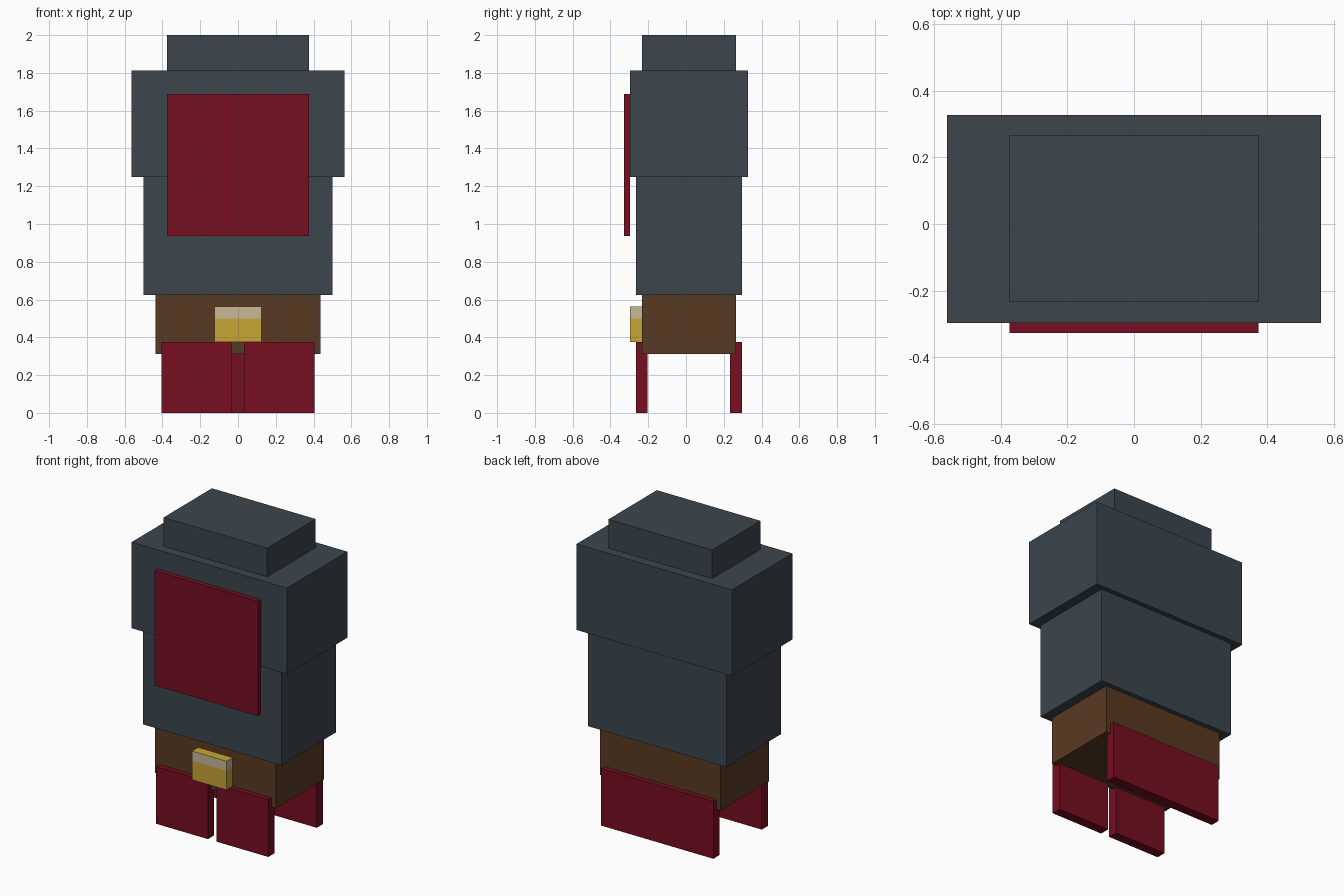
import bpy, bmesh

if "Cube" in bpy.data.objects:
    bpy.data.objects.remove(bpy.data.objects["Cube"])


def material(name, rgb):
    m = bpy.data.materials.new(name)
    m.diffuse_color = (*rgb, 1.0)
    m.use_nodes = True
    m.node_tree.nodes["Principled BSDF"].inputs["Base Color"].default_value = m.diffuse_color
    return m


slate = material("slate grey", (0.045, 0.061, 0.076))
crimson = material("crimson", (0.181, 0.0044, 0.0152))
brown = material("leather brown", (0.098, 0.042, 0.016))
gold = material("gold", (0.58, 0.38, 0.035))
beige = material("pale beige", (0.578, 0.485, 0.31))


def box(name, x, y, z, mat, cut_z=None, upper_mat=None):
    """Box from (min, max) ranges; optional band of a second colour above cut_z."""
    bm = bmesh.new()
    bmesh.ops.create_cube(bm, size=1.0)
    for v in bm.verts:
        v.co = [r[0] if c < 0 else r[1] for r, c in zip((x, y, z), v.co)]
    if cut_z is not None:
        bmesh.ops.bisect_plane(bm, geom=bm.verts[:] + bm.edges[:] + bm.faces[:],
                               plane_co=(0, 0, cut_z), plane_no=(0, 0, 1))
        bm.normal_update()
        for f in bm.faces:
            if abs(f.normal.z) < 0.5 and f.calc_center_median().z > cut_z:
                f.material_index = 1
    me = bpy.data.meshes.new(name)
    bm.to_mesh(me)
    bm.free()
    me.materials.append(mat)
    if upper_mat:
        me.materials.append(upper_mat)
    ob = bpy.data.objects.new(name, me)
    bpy.context.collection.objects.link(ob)
    return ob


# Stacked body blocks
box("collar", (-0.375, 0.375), (-0.234, 0.266), (1.8125, 2.0), slate)
box("chest", (-0.5625, 0.5625), (-0.297, 0.328), (1.25, 1.8125), slate)
box("torso", (-0.5, 0.5), (-0.266, 0.297), (0.625, 1.25), slate)
box("waist", (-0.4375, 0.4375), (-0.234, 0.266), (0.3125, 0.625), brown)

# Chest panel
box("chest_panel", (-0.375, 0.375), (-0.328, -0.297), (0.9375, 1.6875), crimson)

# Belt buckle with a pale upper band
box("buckle", (-0.125, 0.125), (-0.297, -0.234), (0.375, 0.5625), gold, 0.5, beige)

# Hanging skirt plates
for side, x in (("left", (0.031, 0.406)), ("right", (-0.406, -0.031))):
    box("front_skirt_plate_" + side, x, (-0.266, -0.203), (0, 0.375), crimson)
box("back_skirt_plate", (-0.406, 0.406), (0.234, 0.297), (0, 0.375), crimson)
